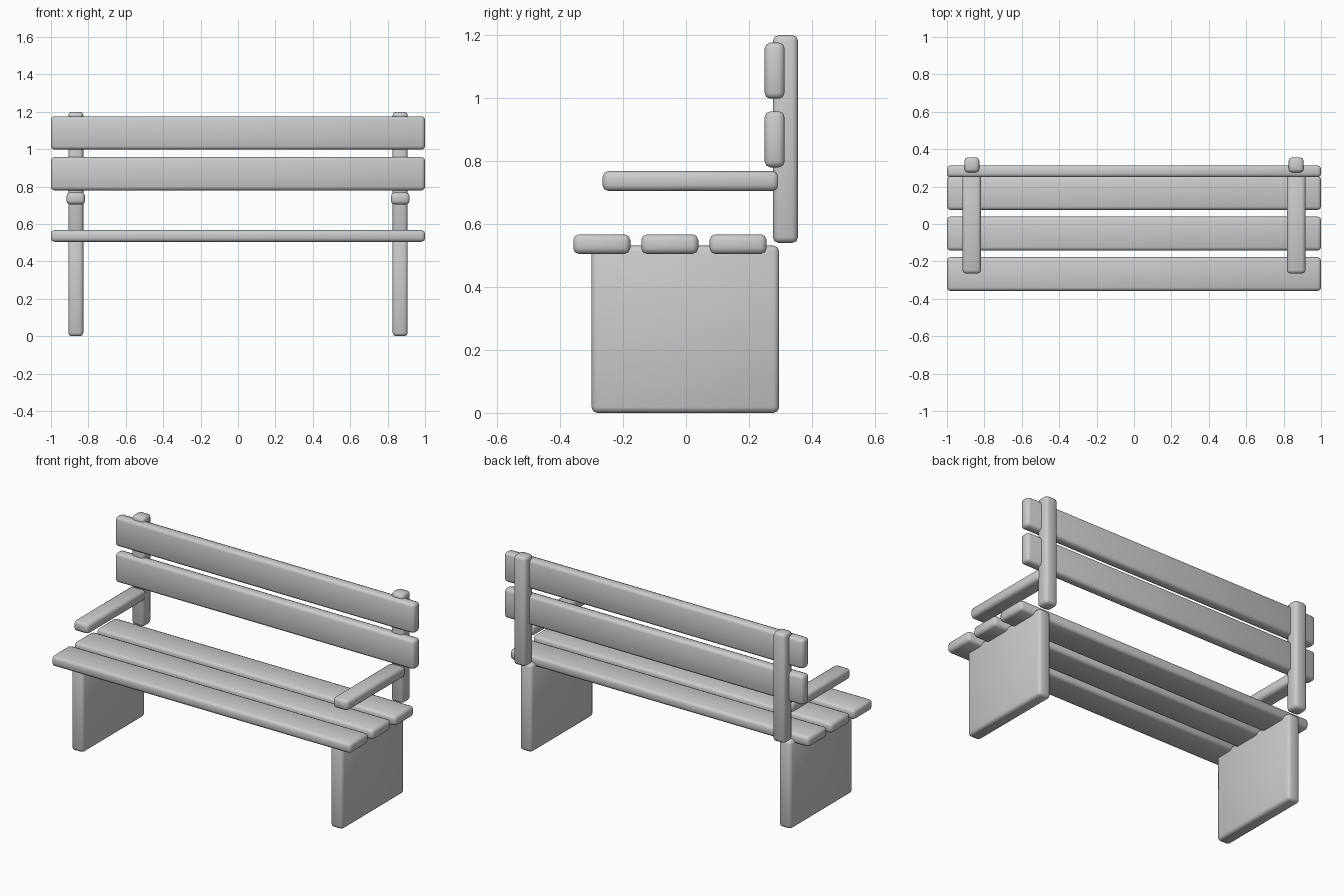
import bpy

if "Cube" in bpy.data.objects:
    bpy.data.objects.remove(bpy.data.objects["Cube"])

wood = bpy.data.materials.new("grey_wood")
wood.diffuse_color = (0.6, 0.6, 0.6, 1)
wood.use_nodes = True
wood.node_tree.nodes["Principled BSDF"].inputs["Base Color"].default_value = wood.diffuse_color


def board(name, x, y, z, bevel=0.018):
    """Rounded board spanning the (min, max) ranges on each axis."""
    bpy.ops.mesh.primitive_cube_add(
        size=1, location=[(r[0] + r[1]) / 2 for r in (x, y, z)])
    ob = bpy.context.object
    ob.name = name
    ob.scale = [r[1] - r[0] for r in (x, y, z)]
    bpy.ops.object.transform_apply(location=False, rotation=False, scale=True)
    ob.data.materials.append(wood)
    mod = ob.modifiers.new("rounded_edges", 'BEVEL')
    mod.width = bevel
    mod.segments = 2
    bpy.ops.object.shade_smooth()
    return ob


def pair(name, x, y, z, bevel=0.018):
    """Matching boards on the left and right."""
    board(name + "_right", x, y, z, bevel)
    board(name + "_left", (-x[1], -x[0]), y, z, bevel)


FULL = (-1.0, 1.0)

# Seat slats
for i, y0 in enumerate((-0.358, -0.142, 0.075)):
    board(f"seat_slat_{i + 1}", FULL, (y0, y0 + 0.181), (0.505, 0.567))

# Backrest slats
for i, z0 in enumerate((0.78, 0.998)):
    board(f"back_slat_{i + 1}", FULL, (0.25, 0.313), (z0, z0 + 0.178))

# Panel legs, backrest posts and armrests
pair("leg_panel", (0.827, 0.907), (-0.300, 0.296), (0.0, 0.531))
pair("back_post", (0.827, 0.907), (0.276, 0.356), (0.54, 1.2))
pair("armrest", (0.818, 0.917), (-0.265, 0.294), (0.705, 0.768))
